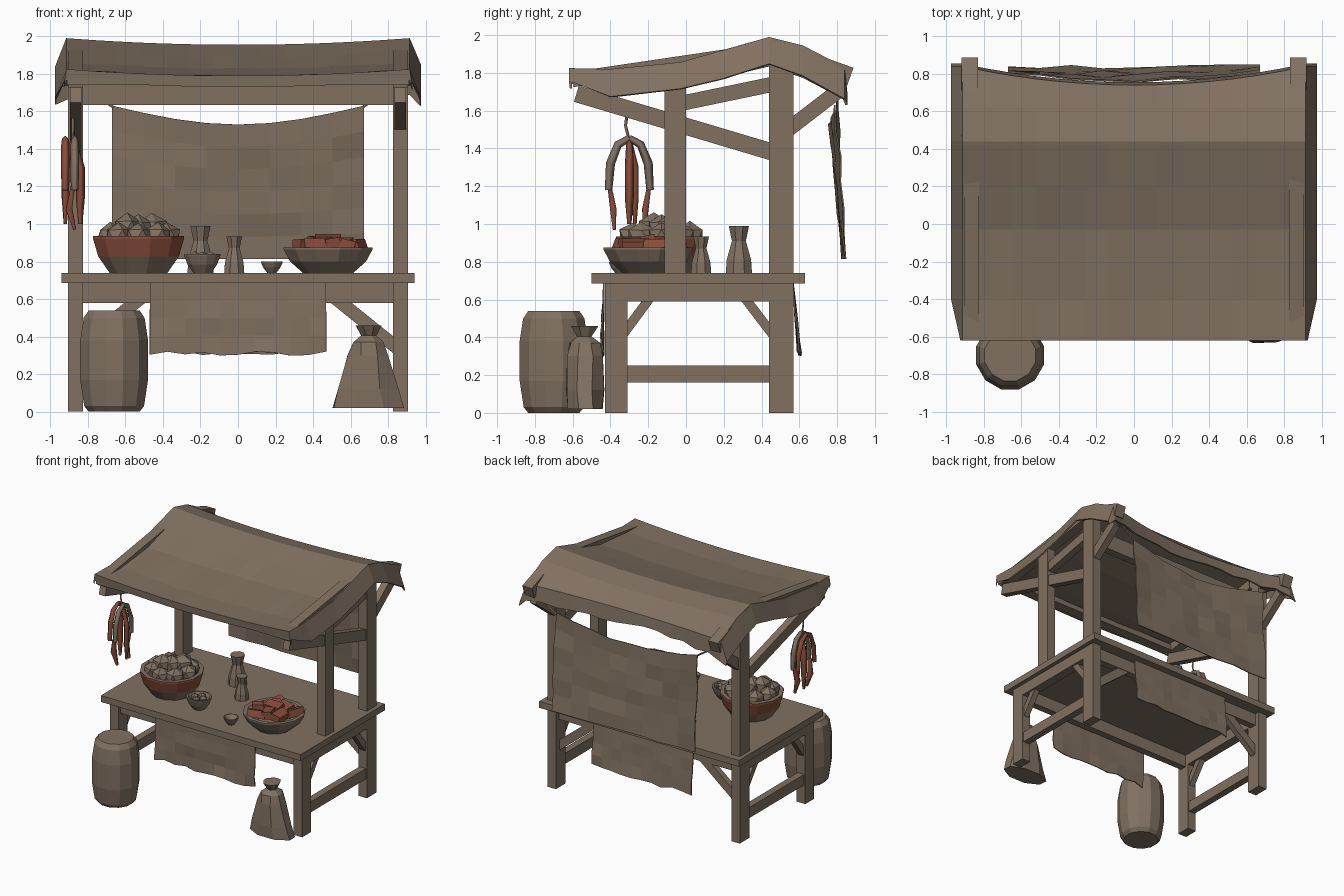
import bpy, bmesh, math, random
from mathutils import Vector, Matrix

random.seed(4)
cube = bpy.data.objects.get("Cube")
if cube:
    bpy.data.objects.remove(cube, do_unlink=True)


def material(name, rgb):
    m = bpy.data.materials.new(name)
    m.use_nodes = True
    m.diffuse_color = (*rgb, 1)
    m.node_tree.nodes["Principled BSDF"].inputs["Base Color"].default_value = (*rgb, 1)
    return m


BROWN = material("weathered_brown", (0.22, 0.165, 0.12))
RED = material("rust_red", (0.25, 0.075, 0.045))


def finish(name, bm, mat=BROWN):
    bmesh.ops.recalc_face_normals(bm, faces=bm.faces)
    me = bpy.data.meshes.new(name)
    bm.to_mesh(me)
    bm.free()
    me.materials.append(mat)
    ob = bpy.data.objects.new(name, me)
    bpy.context.collection.objects.link(ob)
    return ob


def box(name, x, y, z, mat=BROWN):
    """Box from three (min, max) ranges."""
    bm = bmesh.new()
    bmesh.ops.create_cube(bm, size=1)
    for v in bm.verts:
        v.co = [(a + b) / 2 + c * (b - a) for c, (a, b) in zip(v.co, (x, y, z))]
    return finish(name, bm, mat)


def beam(name, p, q, w, h):
    """Timber from p to q with its height kept upright."""
    p, q = Vector(p), Vector(q)
    d = (q - p).normalized()
    side = d.cross(Vector((0, 0, 1))).normalized()
    rot = Matrix((d, side, side.cross(d))).transposed()
    bm = bmesh.new()
    bmesh.ops.create_cube(bm, size=1)
    for v in bm.verts:
        v.co = (p + q) / 2 + rot @ Vector((v.co.x * (q - p).length, v.co.y * w, v.co.z * h))
    return finish(name, bm)


def loft(name, rings, n, at=(0, 0, 0), jitter=0.0, mat=BROWN):
    """Closed stack of elliptical rings (z, rx, ry)."""
    bm = bmesh.new()
    loops = []
    for z, rx, ry in rings:
        loops.append([bm.verts.new((
            at[0] + rx * math.cos(math.tau * (i + 0.5) / n) + random.uniform(-jitter, jitter),
            at[1] + ry * math.sin(math.tau * (i + 0.5) / n) + random.uniform(-jitter, jitter),
            at[2] + z)) for i in range(n)])
    for a, b in zip(loops, loops[1:]):
        for i in range(n):
            j = (i + 1) % n
            bm.faces.new((a[i], a[j], b[j], b[i]))
    bm.faces.new(loops[0])
    bm.faces.new(loops[-1])
    return finish(name, bm, mat)


def cloth(name, nu, nv, shape, thick=0.008):
    """Thin sheet from shape(u, v), u and v in 0..1."""
    bm = bmesh.new()
    g = [[bm.verts.new(shape(i / nu, j / nv)) for j in range(nv + 1)] for i in range(nu + 1)]
    for i in range(nu):
        for j in range(nv):
            bm.faces.new((g[i][j], g[i + 1][j], g[i + 1][j + 1], g[i][j + 1]))
    ob = finish(name, bm)
    ob.modifiers.new("thickness", "SOLIDIFY").thickness = thick
    return ob


def cord(name, pts, depth, mat):
    """Faceted strand through (x, y, z, radius) points."""
    cu = bpy.data.curves.new(name, "CURVE")
    cu.dimensions = "3D"
    cu.bevel_depth, cu.bevel_resolution, cu.use_fill_caps = depth, 0, True
    sp = cu.splines.new("POLY")
    sp.points.add(len(pts) - 1)
    for p, (x, y, z, r) in zip(sp.points, pts):
        p.co, p.radius = (x, y, z, 1), r
    cu.materials.append(mat)
    ob = bpy.data.objects.new(name, cu)
    bpy.context.collection.objects.link(ob)


# Table and timber frame
box("table_top", (-0.94, 0.94), (-0.5, 0.63), (0.685, 0.74))
for s, side in ((-1, "right"), (1, "left")):
    x = sorted((s * 0.825, s * 0.905))
    c = s * 0.865
    box(side + "_front_leg", x, (-0.43, -0.31), (0, 0.69))
    box(side + "_back_post", x, (0.44, 0.57), (0, 1.86))
    box(side + "_side_apron", x, (-0.31, 0.44), (0.59, 0.69))
    box(side + "_stretcher", (c - 0.03, c + 0.03), (-0.31, 0.44), (0.16, 0.25))
    beam(side + "_front_knee", (c, -0.33, 0.42), (c, -0.19, 0.61), 0.05, 0.05)
    beam(side + "_back_knee", (c, 0.47, 0.4), (c, 0.31, 0.61), 0.05, 0.05)
    beam(side + "_table_brace", (s * 0.86, 0.5, 0.33), (s * 0.5, 0.5, 0.62), 0.05, 0.07)
    beam(side + "_roof_brace", (c, -0.58, 1.69), (c, 0.46, 1.38), 0.06, 0.09)
    beam(side + "_back_roof_brace", (c, 0.54, 1.5), (c, 0.8, 1.7), 0.06, 0.08)
    beam(side + "_front_rafter", (c, -0.6, 1.765), (c, 0.45, 1.92), 0.08, 0.08)
    beam(side + "_back_rafter", (s * 0.875, 0.45, 1.93), (s * 0.875, 0.87, 1.78), 0.09, 0.1)
box("left_mid_post", (0.825, 0.905), (-0.115, 0), (0.74, 1.82))
beam("left_tie_beam", (0.865, -0.02, 1.64), (0.865, 0.46, 1.74), 0.06, 0.08)
box("front_apron", (-0.83, 0.83), (-0.4, -0.34), (0.58, 0.69))
box("back_apron", (-0.83, 0.83), (0.47, 0.53), (0.58, 0.69))
box("back_crossbeam", (-0.83, 0.83), (0.47, 0.54), (1.635, 1.77))
box("front_eave_beam", (-0.91, 0.91), (-0.61, -0.52), (1.74, 1.79))

# Canopy: sagging sheet with flared side skirts and a ragged back drop
PROFILE = [(-0.615, 1.765), (-0.62, 1.825), (-0.4, 1.825), (-0.03, 1.862), (0.2, 1.925),
           (0.44, 1.99), (0.62, 1.945), (0.84, 1.83), (0.855, 1.68)]
ROWS = len(PROFILE) - 1
COLS = 16


def canopy(u, v):
    row, col = round(v * ROWS), round(u * COLS)
    y, z = PROFILE[row]
    t = (col - COLS / 2) / (COLS / 2 - 1)
    if col in (0, COLS):
        x = math.copysign(0.925 if row < 2 else 0.975, t)
        drop = 0.03 if row == 0 else 0.06 if row == 1 else 0.14
        z -= (0.02 if row == ROWS else drop) + random.uniform(0, 0.03)
    else:
        sag = 1 - t * t
        x = 0.915 * t
        z -= 0.035 * sag
        if row >= ROWS - 1:
            y -= 0.1 * sag
        if row == ROWS:
            z += 0.05 * sag + random.uniform(-0.025, 0.02)
        elif 1 < row < 5:
            z += random.uniform(-0.006, 0.006)
    return x, y, z


cloth("canopy", COLS, ROWS, canopy, 0.012)

# Hanging cloths
cloth("back_curtain", 8, 6, lambda u, v: (
    -0.67 + 1.34 * u,
    0.8 + 0.04 * v + random.uniform(-0.012, 0.012) - 0.03 * math.sin(math.pi * u) * (1 - v),
    (1.63 - 0.1 * math.sin(math.pi * u)) * (1 - v) + 0.815 * v))
for name, y, out in (("front_table_cloth", -0.44, -0.01), ("back_table_cloth", 0.57, 0.035)):
    cloth(name, 10, 4, lambda u, v: (
        -0.47 + 0.94 * u,
        y + out * v + random.uniform(-0.012, 0.012) * v,
        0.69 - 0.38 * v + (random.uniform(-0.012, 0.015) if v == 1 else 0)))
for s in (-1, 1):
    cord("curtain_tie", [(s * 0.66, 0.8, 1.62, 1), (s * 0.84, 0.8, 1.74, 1)], 0.007, BROWN)

# Barrel and tied sack
loft("barrel", [(0, 0.14, 0.14), (0.03, 0.165, 0.165), (0.17, 0.187, 0.187),
                (0.38, 0.187, 0.187), (0.5, 0.168, 0.168), (0.54, 0.14, 0.14)],
     12, (-0.66, -0.7, 0))
loft("sack", [(0.02, 0.205, 0.1), (0.12, 0.17, 0.11), (0.3, 0.115, 0.1), (0.37, 0.09, 0.085),
              (0.405, 0.04, 0.04), (0.46, 0.07, 0.075)], 8, (0.695, -0.535, 0), 0.006)


# Bowls: outer wall, rim, inner wall
def bowl(name, at, r, foot, h):
    wall = 0.07 * r
    return loft(name, [(0, foot, foot), (h * 0.45, (r + foot) / 2 + wall, (r + foot) / 2 + wall),
                       (h * 0.92, r, r), (h, r, r), (h, r - 2 * wall, r - 2 * wall),
                       (h * 0.4, foot * 0.9, foot * 0.9)], 12, at)


bread_bowl = bowl("bread_bowl", (-0.53, -0.13, 0.74), 0.25, 0.16, 0.195)
bread_bowl.data.materials.append(RED)
for p in bread_bowl.data.polygons:
    p.material_index = int(0.81 < p.center.z < 0.93 and abs(p.normal.z) < 0.9)
bowl("meat_bowl", (0.48, -0.2, 0.74), 0.245, 0.14, 0.135)
bowl("small_bowl", (-0.19, -0.25, 0.74), 0.1, 0.05, 0.1)
bowl("tiny_bowl", (0.18, -0.35, 0.74), 0.06, 0.025, 0.06)


def lump(name, at, r):
    bm = bmesh.new()
    bmesh.ops.create_icosphere(bm, subdivisions=1, radius=r)
    for v in bm.verts:
        v.co = Vector(at) + v.co * random.uniform(0.88, 1.08)
    finish(name, bm)


# Bowl contents
for i in range(8):
    a = math.tau * i / 8
    lump("bread_roll", (-0.53 + 0.15 * math.cos(a), -0.13 + 0.15 * math.sin(a), 0.935), 0.078)
for dx, dy in ((0, 0), (0.07, 0.05), (-0.06, -0.04)):
    lump("bread_roll", (-0.53 + dx, -0.13 + dy, 0.975), 0.085)
for i in range(4):
    a = math.tau * i / 4
    lump("nut", (-0.19 + 0.04 * math.cos(a), -0.25 + 0.04 * math.sin(a), 0.82), 0.035)
for i in range(9):
    a, d = 2.4 * i, 0.055 * math.sqrt(i)
    bm = bmesh.new()
    bmesh.ops.create_cube(bm, size=1)
    bmesh.ops.transform(bm, verts=bm.verts, matrix=(
        Matrix.Translation((0.48 + d * math.cos(a), -0.2 + d * math.sin(a), 0.91 - 0.2 * d))
        @ Matrix.Rotation(a * 1.7, 4, "Z") @ Matrix.Rotation(random.uniform(-0.4, 0.4), 4, "X")
        @ Matrix.Diagonal((0.14, 0.08, 0.06, 1))))
    finish("meat_chunk", bm, RED)

# Jugs
for x, y, k in ((-0.2, 0.28, 1.0), (-0.02, 0.08, 0.77)):
    loft("jug", [(h * k, r * k, r * k) for h, r in
                 ((0, 0.075), (0.07, 0.07), (0.17, 0.04), (0.25, 0.058))], 8, (x, y, 0.74))

# Hanging sausage bunch
cord("hook", [(-0.88, -0.31, 1.6, 1), (-0.88, -0.32, 1.52, 1), (-0.88, -0.3, 1.44, 1)], 0.008, BROWN)
for s in (-1, 1):
    for x, mat in ((-0.92, RED), (-0.87, BROWN)):
        cord("sausage_arch", [(x, -0.3, 1.455, 0.8), (x, -0.3 + s * 0.06, 1.42, 1),
                              (x, -0.3 + s * 0.1, 1.32, 1.1), (x, -0.3 + s * 0.11, 1.18, 0.9)], 0.022, mat)
    cord("sausage_end", [(-0.88, -0.3 + s * 0.105, 1.2, 0.7), (-0.9, -0.3 + s * 0.085, 1.08, 1.1),
                         (-0.87, -0.3 + s * 0.08, 0.97, 0.5)], 0.022, RED)
for x, y in ((-0.84, -0.3), (-0.92, -0.27)):
    cord("sausage_strand", [(-0.88, -0.3, 1.45, 0.7), (x, y, 1.3, 1.1), (x, y, 1.14, 1.1),
                            (x, y, 1.0, 0.5)], 0.022, RED)
